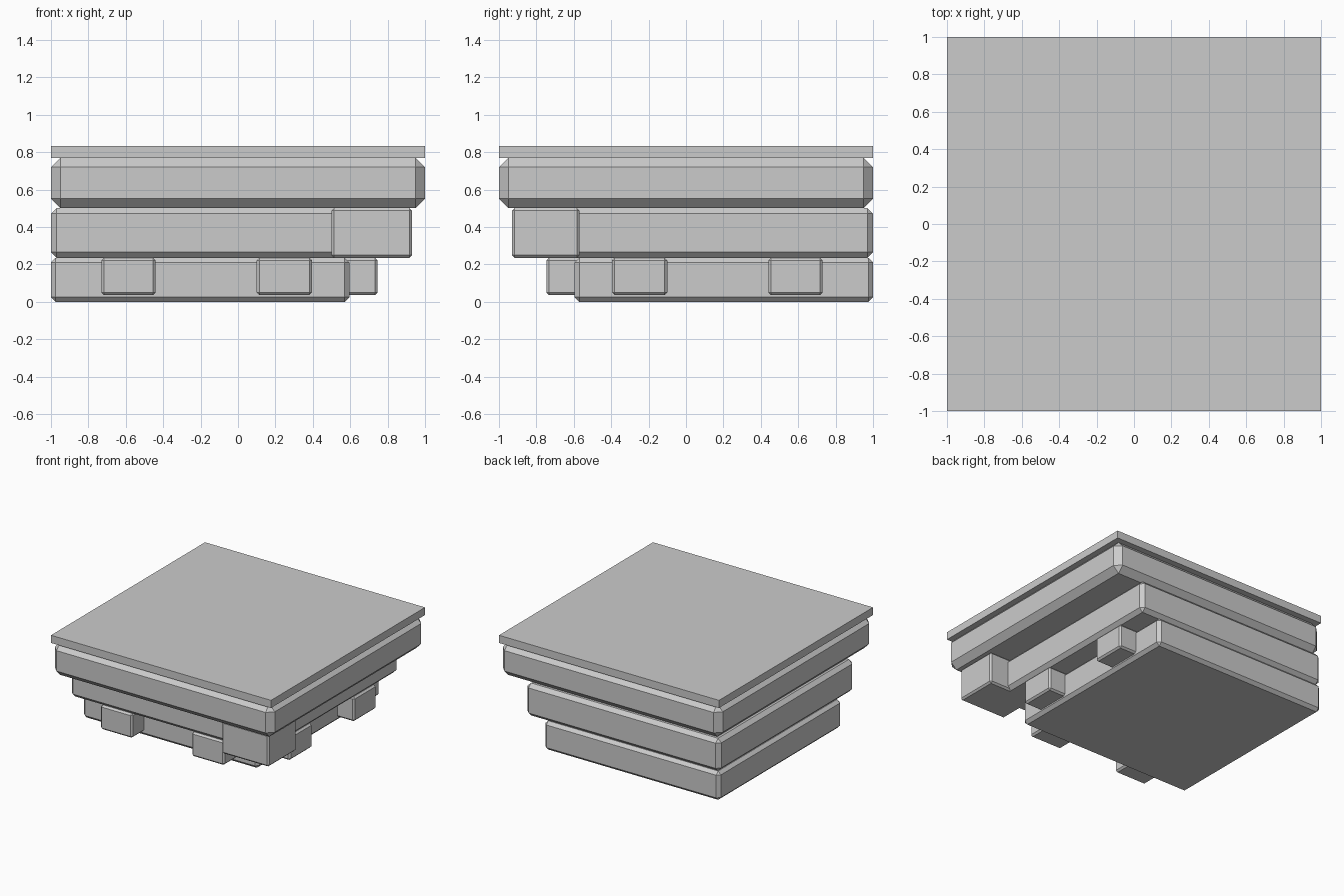
import bpy

if "Cube" in bpy.data.objects:
    bpy.data.objects.remove(bpy.data.objects["Cube"])

stone = bpy.data.materials.new("grey stone")
stone.diffuse_color = (0.6, 0.6, 0.6, 1)
stone.use_nodes = True
stone.node_tree.nodes["Principled BSDF"].inputs["Base Color"].default_value = stone.diffuse_color


def block(name, x, y, z, chamfer=0.0):
    """Box between (min, max) pairs with flat chamfered edges."""
    spans = (x, y, z)
    bpy.ops.mesh.primitive_cube_add(size=1, location=[(a + b) / 2 for a, b in spans])
    ob = bpy.context.object
    ob.name = name
    ob.scale = [b - a for a, b in spans]
    bpy.ops.object.transform_apply(location=False, rotation=False, scale=True)
    ob.data.materials.append(stone)
    if chamfer:
        mod = ob.modifiers.new("chamfer", 'BEVEL')
        mod.width = chamfer
        mod.segments = 1
    return ob


# Stacked slabs, stepping in towards the back left corner
block("top_plate", (-1, 1), (-1, 1), (0.77, 0.833))
block("upper_slab", (-1, 1), (-1, 1), (0.502, 0.77), 0.05)
block("middle_slab", (-1, 0.76), (-0.76, 1), (0.236, 0.502), 0.03)
block("lower_slab", (-1, 0.595), (-0.595, 1), (0, 0.236), 0.025)

# Large bracket under the front right corner
block("corner_bracket", (0.5, 0.93), (-0.93, -0.57), (0.236, 0.502), 0.014)

# Small brackets on the front, repeated on the right side across the diagonal
for i, (a, b) in enumerate([(-0.73, -0.44), (0.10, 0.395)]):
    block(f"front_bracket_{i + 1}", (a, b), (-0.747, -0.45), (0.036, 0.236), 0.014)
    block(f"right_bracket_{i + 1}", (0.45, 0.747), (-b, -a), (0.036, 0.236), 0.014)
